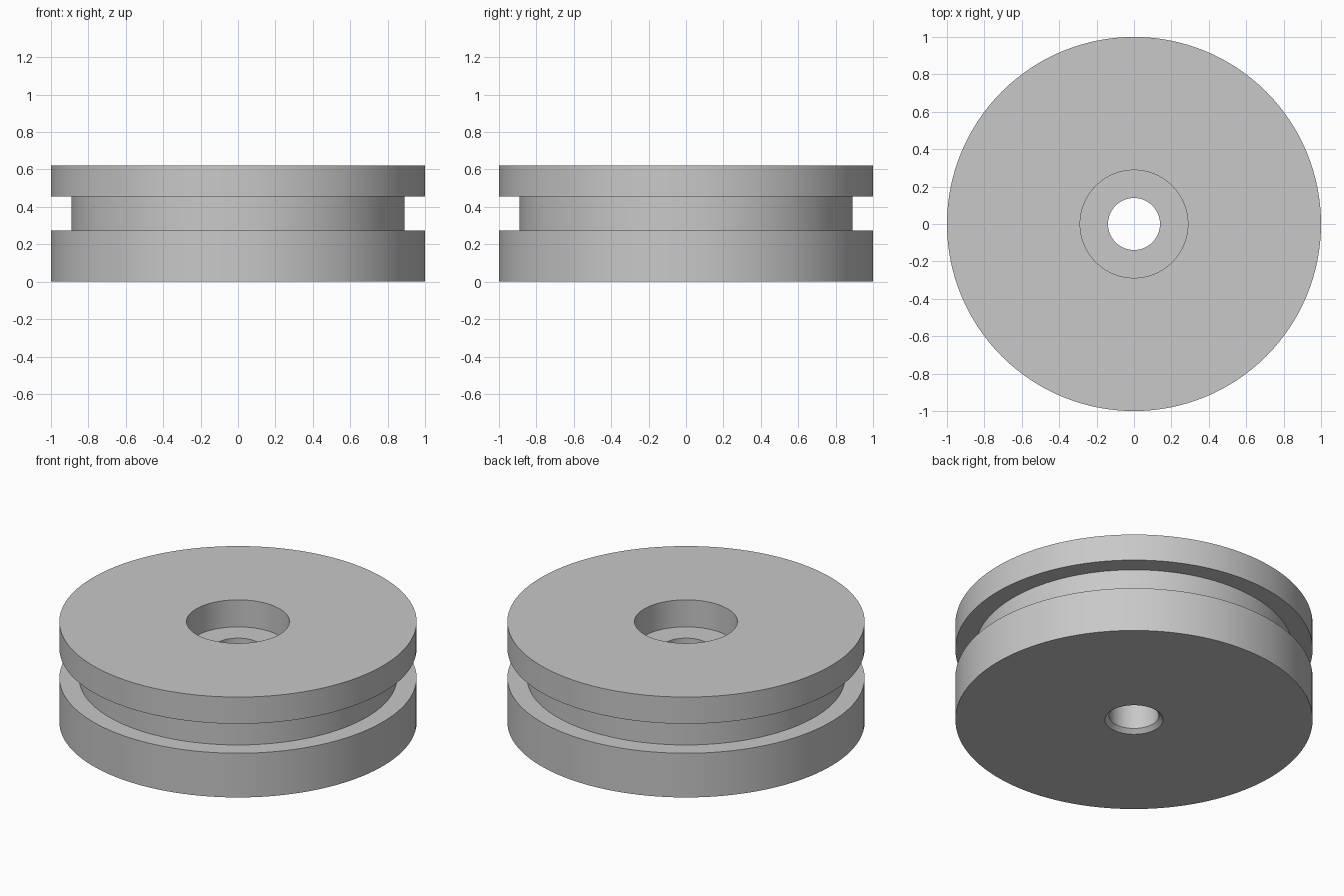
import bpy
import bmesh
from math import radians, pi

cube = bpy.data.objects.get("Cube")
if cube:
    bpy.data.objects.remove(cube, do_unlink=True)

# Plain grey material
grey = bpy.data.materials.new("light_grey")
grey.use_nodes = True
grey.diffuse_color = (0.58, 0.58, 0.58, 1)
grey.node_tree.nodes["Principled BSDF"].inputs["Base Color"].default_value = grey.diffuse_color

# Sizes
SEGMENTS = 128
HEIGHT = 0.62
RIM, GROOVE = 1.0, 0.89
GROOVE_LOW, GROOVE_HIGH = 0.273, 0.455
BORE, RECESS, RECESS_FLOOR = 0.139, 0.288, 0.453
CHAMFER = 0.024

# Closed cross-section as (radius, height)
profile = [
    (BORE + CHAMFER, 0), (RIM, 0),
    (RIM, GROOVE_LOW), (GROOVE, GROOVE_LOW),
    (GROOVE, GROOVE_HIGH), (RIM, GROOVE_HIGH),
    (RIM, HEIGHT), (RECESS, HEIGHT),
    (RECESS, RECESS_FLOOR), (BORE, RECESS_FLOOR),
    (BORE, CHAMFER),
]

# Grooved wheel, turned around z
bm = bmesh.new()
verts = [bm.verts.new((r, 0, z)) for r, z in profile]
edges = [bm.edges.new((v, verts[i - 1])) for i, v in enumerate(verts)]
bmesh.ops.spin(bm, geom=verts + edges, cent=(0, 0, 0), axis=(0, 0, 1),
               angle=2 * pi, steps=SEGMENTS, use_merge=True)
bmesh.ops.remove_doubles(bm, verts=bm.verts, dist=0.0001)
bmesh.ops.recalc_face_normals(bm, faces=bm.faces)
mesh = bpy.data.meshes.new("grooved_wheel")
bm.to_mesh(mesh)
bm.free()
mesh.materials.append(grey)
wheel = bpy.data.objects.new("grooved_wheel", mesh)
bpy.context.collection.objects.link(wheel)

# Smooth walls with crisp rims
bpy.ops.object.select_all(action="DESELECT")
wheel.select_set(True)
bpy.context.view_layer.objects.active = wheel
bpy.ops.object.shade_smooth_by_angle(angle=radians(30))
